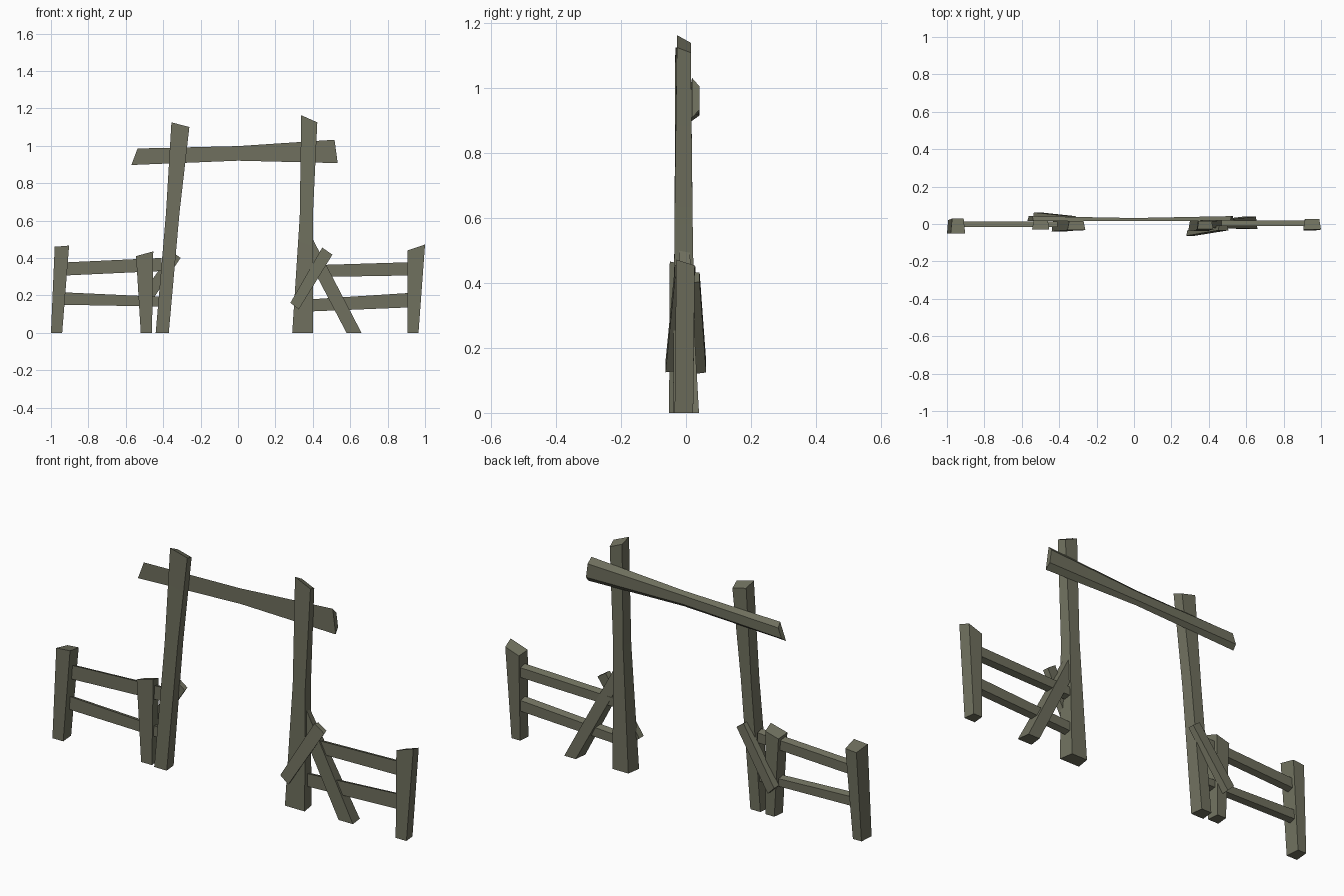
import bpy
import math
from mathutils import Vector

cube = bpy.data.objects.get("Cube")
if cube:
    bpy.data.objects.remove(cube, do_unlink=True)

wood = bpy.data.materials.new("weathered_olive_wood")
wood.use_nodes = True
COLOUR = (0.16, 0.162, 0.112, 1)
wood.diffuse_color = COLOUR
wood.node_tree.nodes["Principled BSDF"].inputs["Base Color"].default_value = COLOUR


def timber(name, sections, inset=0.1, drop=0.0):
    """Hewn timber lofted through sections (x1, z1, x2, z2, y_front, y_back).
    Back edges are drawn in by inset; drop lowers the back of the last section."""
    verts, faces = [], []
    for i, (x1, z1, x2, z2, yf, yb) in enumerate(sections):
        a, b = Vector((x1, 0, z1)), Vector((x2, 0, z2))
        low = Vector((0, 0, drop if i == len(sections) - 1 else 0))
        front, back = Vector((0, yf, 0)), Vector((0, yb, 0))
        verts += [a + front, b + front,
                  b.lerp(a, inset) + back - low, a.lerp(b, inset) + back - low]
    for s in range(len(sections) - 1):
        for k in range(4):
            n = (k + 1) % 4
            faces.append((4 * s + k, 4 * s + n, 4 * s + 4 + n, 4 * s + 4 + k))
    e = 4 * (len(sections) - 1)
    faces += [(3, 2, 1, 0), (e, e + 1, e + 2, e + 3)]
    mesh = bpy.data.meshes.new(name)
    mesh.from_pydata([tuple(v) for v in verts], [], faces)
    mesh.materials.append(wood)
    obj = bpy.data.objects.new(name, mesh)
    bpy.context.collection.objects.link(obj)
    bpy.ops.object.select_all(action='DESELECT')
    obj.select_set(True)
    bpy.context.view_layer.objects.active = obj
    # Consistent outward normals
    bpy.ops.object.mode_set(mode='EDIT')
    bpy.ops.mesh.select_all(action='SELECT')
    bpy.ops.mesh.normals_make_consistent(inside=False)
    bpy.ops.object.mode_set(mode='OBJECT')
    bpy.ops.object.shade_smooth_by_angle(angle=math.radians(30))
    return obj


# Tall gate posts
timber("right_gate_post", [(-.44, 0, -.37, 0, -.04, .025),
                           (-.385, .64, -.313, .64, -.035, .02),
                           (-.356, 1.125, -.26, 1.1, -.033, .015)], drop=.02)
timber("left_gate_post", [(.29, 0, .40, 0, -.04, .03),
                          (.33, .62, .40, .62, -.035, .02),
                          (.338, 1.163, .424, 1.125, -.028, .015)], drop=.02)

# Crossbeam behind the posts
timber("crossbeam", [(-.57, .897, -.537, .985, .016, .042),
                     (0, .92, 0, .998, .016, .032),
                     (.533, .907, .516, 1.032, .018, .042)], inset=.22)

# Short fence posts
timber("right_end_post", [(-1, 0, -.94, 0, -.052, .02),
                          (-.98, .46, -.903, .466, -.05, .03)], drop=.015)
timber("right_inner_post", [(-.52, 0, -.46, 0, -.03, .03),
                            (-.545, .41, -.453, .435, -.03, .028)], drop=.015)
timber("left_end_post", [(.905, 0, .965, 0, -.035, .022),
                         (.905, .44, 1, .472, -.03, .027)], drop=.015)

# Fence rails
timber("right_upper_rail", [(-.95, .305, -.95, .375, -.016, .012),
                            (-.41, .33, -.41, .4, -.016, .014)], inset=.15)
timber("right_lower_rail", [(-.95, .15, -.95, .217, -.016, .012),
                            (-.41, .14, -.41, .192, -.016, .014)], inset=.15)
timber("left_upper_rail", [(.36, .297, .36, .36, -.012, .018),
                           (.95, .307, .95, .378, -.012, .018)], inset=.15)
timber("left_lower_rail", [(.36, .113, .36, .177, -.012, .018),
                           (.95, .137, .95, .215, -.012, .018)], inset=.15)

# Diagonal braces
timber("left_leg_brace", [(.58, 0, .66, 0, -.026, .04),
                          (.355, .43, .40, .5, -.022, .012)])
timber("left_front_brace", [(.28, .16, .325, .125, -.063, -.034),
                            (.45, .455, .505, .418, -.034, -.008)])
timber("right_back_brace", [(-.54, .165, -.495, .12, .028, .062),
                            (-.355, .435, -.307, .4, .015, .042)])
